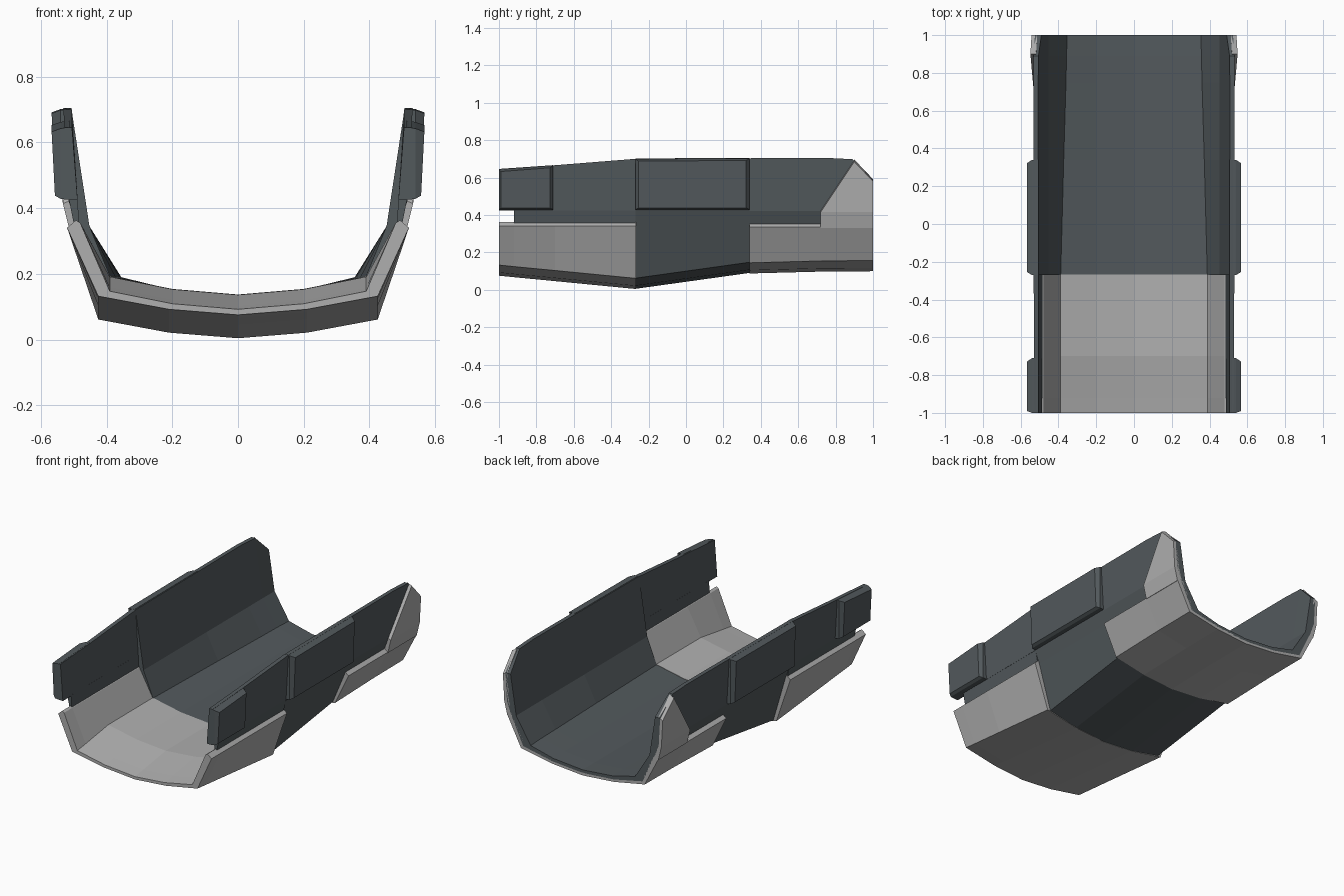
import bpy
import bmesh

cube = bpy.data.objects.get("Cube")
if cube:
    bpy.data.objects.remove(cube, do_unlink=True)


def material(name, rgb):
    mat = bpy.data.materials.new(name)
    mat.use_nodes = True
    mat.diffuse_color = (*rgb, 1)
    mat.node_tree.nodes["Principled BSDF"].inputs["Base Color"].default_value = (*rgb, 1)
    return mat


dark = material("dark slate", (0.085, 0.1, 0.108))
light = material("light grey", (0.43, 0.43, 0.43))


def loft(name, mat, rings):
    """Bridge matching closed rings of 3D points and cap both ends."""
    bm = bmesh.new()
    loops = [[bm.verts.new(p) for p in ring] for ring in rings]
    n = len(loops[0])
    for a, b in zip(loops, loops[1:]):
        for i in range(n):
            j = (i + 1) % n
            bm.faces.new((a[i], a[j], b[j], b[i]))
    bm.faces.new(loops[0])
    bm.faces.new(loops[-1])
    bmesh.ops.recalc_face_normals(bm, faces=bm.faces)
    mesh = bpy.data.meshes.new(name)
    bm.to_mesh(mesh)
    bm.free()
    mesh.materials.append(mat)
    obj = bpy.data.objects.new(name, mesh)
    bpy.context.collection.objects.link(obj)
    return obj


def pair(name, mat, rings):
    """Loft a part on the left and its mirror on the right."""
    for side, s in (("left", 1), ("right", -1)):
        loft(f"{side}_{name}", mat, [[(s * x, y, z) for x, y, z in r] for r in rings])


def channel(y, bottom, floor, corner, inner_corner, rim):
    """U section: curved underside, side rim points, curved inner floor."""
    half = [(0, bottom), (0.21, bottom + 0.017), (corner, bottom + 0.057), *rim,
            (inner_corner, floor + 0.055), (0.2, floor + 0.017), (0, floor)]
    full = half + [(-x, z) for x, z in half[-2:0:-1]]
    return [(x, y, z) for x, z in full]


def wall_x(z):
    """Outer face of the upper side wall at a height."""
    return 0.515 + (z - 0.43) * 0.06


# Main channel with tall side walls, chamfered at the rear
def tall_rim(top):
    return [(0.488, 0.345), (0.515, 0.42), (wall_x(top), top),
            (0.455 + (top - 0.345) * 0.145, top), (0.452, 0.345)]


loft("main_channel", dark, [
    channel(y, bottom, floor, 0.405, inner, tall_rim(top))
    for y, bottom, floor, inner, top in (
        (-0.27, 0.005, 0.135, 0.388, 0.70), (0.34, 0.09, 0.135, 0.372, 0.703),
        (0.75, 0.106, 0.135, 0.36, 0.705), (0.89, 0.11, 0.135, 0.357, 0.698),
        (1.0, 0.114, 0.133, 0.354, 0.59))])

# Light front tub with a rising floor
front_rim = [(0.52, 0.34), (0.493, 0.363), (0.48, 0.355)]
loft("front_tub", light, [
    channel(y, bottom, floor, 0.425, 0.39, front_rim)
    for y, bottom, floor in ((-1.0, 0.075, 0.092), (-0.92, 0.067, 0.103),
                             (-0.7, 0.046, 0.136), (-0.268, 0.004, 0.137))])

# Light rear cladding under the channel
rear_rim = [(0.512, 0.335), (0.49, 0.352), (0.47, 0.34)]
loft("rear_cladding", light, [
    channel(y, bottom, bottom + 0.018, 0.42, 0.39, rear_rim)
    for y, bottom in ((0.34, 0.087), (0.72, 0.097), (1.0, 0.099))])

# Rear corner guards rising up the walls
guard = []
for y, top in ((0.72, 0.42), (0.9, 0.69), (1.0, 0.585)):
    outer = wall_x(top) + 0.018
    guard.append([(0.475, y, 0.33), (0.512, y, 0.33), (0.533, y, 0.415),
                  (outer, y, top - 0.006), (outer - 0.03, y, top + 0.006),
                  (0.5, y, 0.415)])
pair("rear_guard", light, guard)

# Forward extensions of the side walls, with a slot at the front
tops = ((-1.0, 0.645), (-0.71, 0.665), (-0.27, 0.70))
pair("front_wall", dark, [
    [(0.488, y, 0.425), (0.515, y, 0.425), (wall_x(t), y, t), (0.505, y, t)]
    for y, t in tops])
pair("wall_strip", dark, [
    [(0.483, y, 0.34), (0.497, y, 0.34), (0.515, y, 0.43), (0.488, y, 0.43)]
    for y in (-0.92, -0.27)])


# Bevelled pads on the outside of the walls
def pad(name, y0, y1, top0, top1, front_bevel):
    base = [(0.512, y0, 0.425), (0.512, y1, 0.425), (0.512, y1, top1), (0.512, y0, top0)]
    ya, yb = y0 + front_bevel, y1 - 0.018
    middle = [(0.54, y0, 0.428), (0.54, y1, 0.428),
              (0.54, y1, top1 - 0.004), (0.54, y0, top0 - 0.004)]
    face = [(0.557, ya, 0.438), (0.557, yb, 0.438),
            (0.567, yb, top1 - 0.014), (0.567, ya, top0 - 0.014)]
    pair(name, dark, [base, middle, face])


pad("front_pad", -1.0, -0.71, 0.646, 0.666, 0.01)
pad("middle_pad", -0.27, 0.34, 0.702, 0.705, 0.016)
